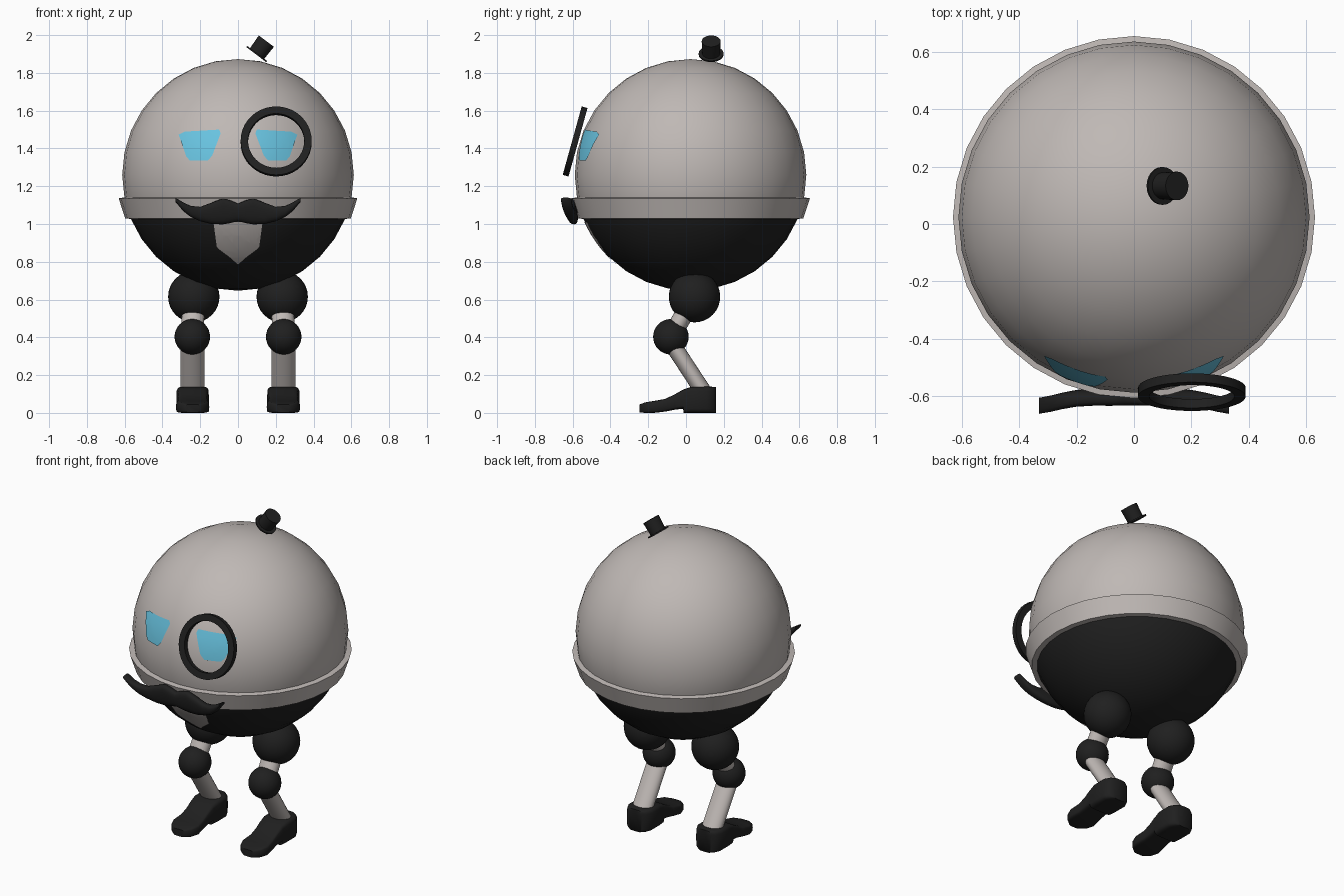
import bpy, bmesh, math
from mathutils import Vector, Matrix

cube = bpy.data.objects.get("Cube")
if cube:
    bpy.data.objects.remove(cube)


def material(name, rgb):
    m = bpy.data.materials.new(name)
    m.use_nodes = True
    m.diffuse_color = (*rgb, 1)
    bsdf = next(n for n in m.node_tree.nodes if n.type == 'BSDF_PRINCIPLED')
    bsdf.inputs["Base Color"].default_value = (*rgb, 1)
    return m


GREY = material("warm_grey", (0.52, 0.48, 0.46))
BLACK = material("soft_black", (0.014, 0.014, 0.014))
BLUE = material("eye_blue", (0.14, 0.55, 0.75))

CENTRE = Vector((0, 0.024, 1.26))
RADIUS = 0.613


def finish(name, bm, *mats, angle=40, fix_normals=True):
    if fix_normals:
        bmesh.ops.recalc_face_normals(bm, faces=bm.faces[:])
    me = bpy.data.meshes.new(name)
    bm.to_mesh(me)
    bm.free()
    for m in mats:
        me.materials.append(m)
    me.shade_smooth()
    me.set_sharp_from_angle(angle=math.radians(angle))
    ob = bpy.data.objects.new(name, me)
    bpy.context.collection.objects.link(ob)
    return ob


def ball(name, centre, radius, mat):
    bm = bmesh.new()
    bmesh.ops.create_uvsphere(bm, u_segments=32, v_segments=16, radius=radius)
    ob = finish(name, bm, mat)
    ob.location = centre
    return ob


def loft(name, rings, mat, closed=False, angle=40):
    """Skin a row of equal point rings; cap the ends unless closed."""
    bm = bmesh.new()
    rows = [[bm.verts.new(p) for p in ring] for ring in rings]
    n = len(rows[0])
    pairs = list(zip(rows, rows[1:])) + ([(rows[-1], rows[0])] if closed else [])
    for a, b in pairs:
        for i in range(n):
            j = (i + 1) % n
            bm.faces.new((a[i], a[j], b[j], b[i]))
    if not closed:
        bm.faces.new(rows[0])
        bm.faces.new(rows[-1])
    return finish(name, bm, mat, angle=angle)


def circle(r, z, n=32):
    return [(r * math.cos(math.tau * i / n), r * math.sin(math.tau * i / n), z)
            for i in range(n)]


def superellipse(power, n=20):
    pts = []
    for i in range(n):
        c, s = math.cos(math.tau * i / n), math.sin(math.tau * i / n)
        pts.append((math.copysign(abs(c) ** (2 / power), c),
                    math.copysign(abs(s) ** (2 / power), s)))
    return pts


def limb(name, start, end, rx, ry, mat):
    a, b = Vector(start), Vector(end)
    d = b - a
    ob = loft(name, [[(x * rx, y * ry, z) for x, y, z in circle(1, h, 24)]
                     for h in (0, d.length)], mat)
    # keep the wide axis of the oval along x
    side = Vector((1, 0, 0))
    z = d.normalized()
    y = z.cross(side).normalized()
    ob.matrix_world = Matrix.Translation(a) @ Matrix((y.cross(z), y, z)).transposed().to_4x4()
    return ob


def body_patch(name, outline, mat):
    """Thin sheet of the given front outline, wrapped on the body sphere."""
    bm = bmesh.new()
    bm.faces.new([bm.verts.new((x, 0, z)) for x, z in outline])
    bmesh.ops.triangulate(bm, faces=bm.faces[:])
    for k in range(-12, 13):
        for co, no in (((k * 0.03, 0, 0), (1, 0, 0)),
                       ((0, 0, CENTRE.z + k * 0.04), (0, 0, 1))):
            bmesh.ops.bisect_plane(bm, geom=bm.verts[:] + bm.edges[:] + bm.faces[:],
                                   plane_co=co, plane_no=no)
    r = RADIUS + 0.002
    for v in bm.verts:
        v.co.y = CENTRE.y - math.sqrt(r * r - v.co.x ** 2 - (v.co.z - CENTRE.z) ** 2)
    bm.normal_update()
    bmesh.ops.reverse_faces(bm, faces=[f for f in bm.faces if f.normal.y > 0])
    return finish(name, bm, mat, fix_normals=False)


# Round body: grey dome, black lower bowl
body = ball("body", CENTRE, RADIUS, GREY)
body.data.materials.append(BLACK)
for p in body.data.polygons:
    if p.center.z < -0.2 * RADIUS:
        p.material_index = 1

# Waist band standing off the body
band = loft("waist_band", [circle(r, z) for r, z in
            ((0.56, 1.026), (0.597, 1.03), (0.632, 1.136), (0.595, 1.142))],
            GREY, closed=True, angle=30)
band.location.y = CENTRE.y

# Eyes
EYE = [(0.314, 1.473), (0.282, 1.489), (0.1, 1.5), (0.092, 1.48), (0.137, 1.361),
       (0.162, 1.335), (0.254, 1.335), (0.274, 1.358)]
for side, s in (("left", 1), ("right", -1)):
    body_patch(side + "_eye", [(s * x, z) for x, z in EYE], BLUE)

# Pointed beard
half = [(0.13, 1.01), (0.105, 0.955), (0.12, 0.94), (0.098, 0.92), (0.112, 0.875),
        (0.045, 0.825)]
body_patch("beard", half + [(0, 0.785)] + [(-x, z) for x, z in reversed(half)], GREY)

# Moustache: x, top, bottom, depth
curl = [(0.0, 1.108, 1.015, -0.605), (0.04, 1.125, 1.005, -0.604),
        (0.08, 1.136, 0.998, -0.604), (0.14, 1.113, 1.0, -0.606),
        (0.2, 1.091, 1.015, -0.611), (0.25, 1.096, 1.037, -0.618),
        (0.29, 1.114, 1.068, -0.624), (0.332, 1.14, 1.118, -0.626)]
stations = [(-x, *rest) for x, *rest in reversed(curl[1:])] + curl
rings = []
for x, top, bottom, y in stations:
    mid, h = (top + bottom) / 2, (top - bottom) / 2
    rings.append([(x, y + 0.028 * u - 0.15 * (1.07 - mid) * -1 + 0.15 * h * -v, mid + h * v)
                  for u, v in superellipse(2.6)])
loft("moustache", rings, BLACK, angle=60)

# Monocle ring in front of the left eye
monocle = loft("monocle", [circle(r, z, 40) for r, z in
               ((0.188, -0.016), (0.188, 0.016), (0.149, 0.016), (0.149, -0.016))],
               BLACK, closed=True)
monocle.location = (0.202, -0.587, 1.437)
monocle.rotation_euler = (math.radians(90 - 15.5), 0, 0)

# Tilted top hat
hat = loft("top_hat", [circle(r, z, 24) for r, z in
           ((0.066, -0.004), (0.066, 0.004), (0.047, 0.004), (0.05, 0.085))], BLACK)
hat.location = (0.099, 0.133, 1.9)
hat.rotation_euler = (0, math.radians(37), 0)

# Shoe: y, half width, top, bottom
SHOE = [(0.16, 0.045, 0.136, 0), (0.145, 0.068, 0.138, 0), (0.11, 0.086, 0.14, 0),
        (0.03, 0.086, 0.139, 0), (-0.012, 0.08, 0.125, 0), (-0.016, 0.08, 0.123, 0.022),
        (-0.06, 0.077, 0.098, 0.017), (-0.11, 0.08, 0.074, 0.007),
        (-0.17, 0.088, 0.063, 0), (-0.215, 0.072, 0.056, 0), (-0.245, 0.035, 0.045, 0.002)]

# Legs
for side, s in (("left", 1), ("right", -1)):
    hip, knee = (s * 0.234, 0.045, 0.615), (s * 0.242, -0.08, 0.403)
    ball(side + "_hip", hip, 0.136, BLACK)
    ball(side + "_knee", knee, 0.094, BLACK)
    limb(side + "_thigh", hip, knee, 0.06, 0.049, GREY)
    limb(side + "_shin", (s * 0.242, -0.09, 0.39), (s * 0.24, 0.1, 0.1), 0.064, 0.044, GREY)
    rings = []
    for y, w, top, bottom in SHOE:
        mid, h = (top + bottom) / 2, (top - bottom) / 2
        rings.append([(s * 0.24 + w * u, y, mid + h * v) for u, v in superellipse(6)])
    loft(side + "_shoe", rings, BLACK, angle=45)
